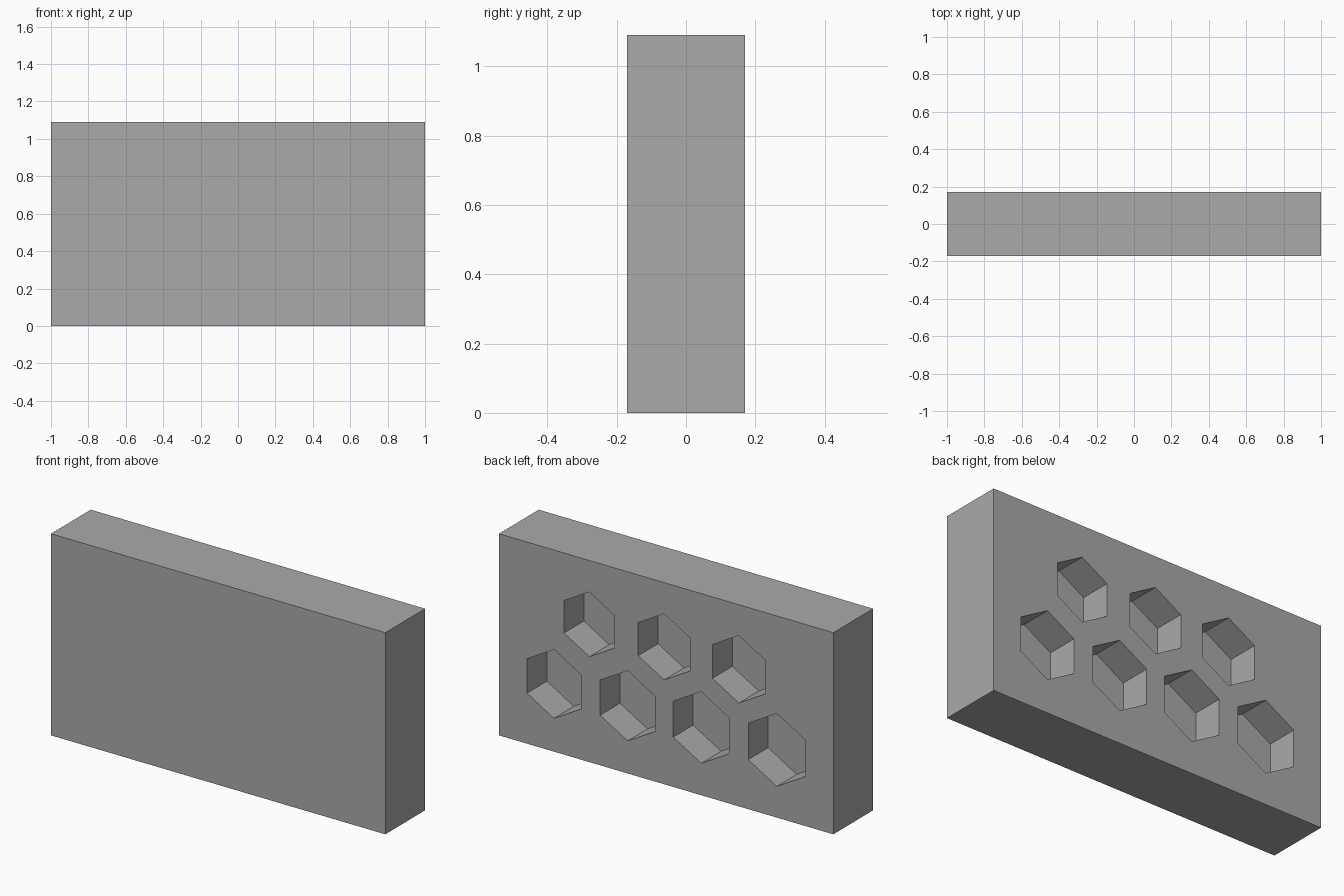
import bpy, bmesh, math

if "Cube" in bpy.data.objects:
    bpy.data.objects.remove(bpy.data.objects["Cube"])

W, D, H = 2.0, 0.34, 1.09

# single plain grey
grey = bpy.data.materials.new("mid_grey")
grey.diffuse_color = (0.4, 0.4, 0.4, 1)
grey.use_nodes = True
grey.node_tree.nodes["Principled BSDF"].inputs["Base Color"].default_value = grey.diffuse_color


def make_object(name, bm):
    bmesh.ops.recalc_face_normals(bm, faces=bm.faces)
    mesh = bpy.data.meshes.new(name)
    bm.to_mesh(mesh)
    bm.free()
    mesh.materials.append(grey)
    obj = bpy.data.objects.new(name, mesh)
    bpy.context.collection.objects.link(obj)
    return obj


# rectangular block
bm = bmesh.new()
bmesh.ops.create_cube(bm, size=1)
bmesh.ops.scale(bm, vec=(W, D, H), verts=bm.verts)
bmesh.ops.translate(bm, vec=(0, 0, H / 2), verts=bm.verts)
block = make_object("holder_block", bm)

# hexagonal pockets, each a little larger than the last: x, z, corner radius
pockets = [(0.459, 0.745, 0.175), (0.012, 0.743, 0.179), (-0.435, 0.741, 0.1825),
           (0.671, 0.366, 0.186), (0.230, 0.366, 0.190), (-0.210, 0.366, 0.1935),
           (-0.662, 0.366, 0.197)]
FLOOR_Y, OUT_Y = 0.0, D / 2 + 0.1

bm = bmesh.new()
for x, z, r in pockets:
    ring = []
    for i in range(6):
        a = math.radians(90 + 60 * i)
        ring.append(bm.verts.new((x + r * math.cos(a), FLOOR_Y, z + r * math.sin(a))))
    floor = bm.faces.new(ring)
    side = bmesh.ops.extrude_face_region(bm, geom=[floor], use_keep_orig=True)
    top = [v for v in side["geom"] if isinstance(v, bmesh.types.BMVert)]
    bmesh.ops.translate(bm, vec=(0, OUT_Y - FLOOR_Y, 0), verts=top)
cutter = make_object("pocket_cutter", bm)
cutter.hide_render = True
cutter.hide_viewport = True

# cut the pockets into the back
cut = block.modifiers.new("pockets", "BOOLEAN")
cut.operation = "DIFFERENCE"
cut.solver = "EXACT"
cut.object = cutter
